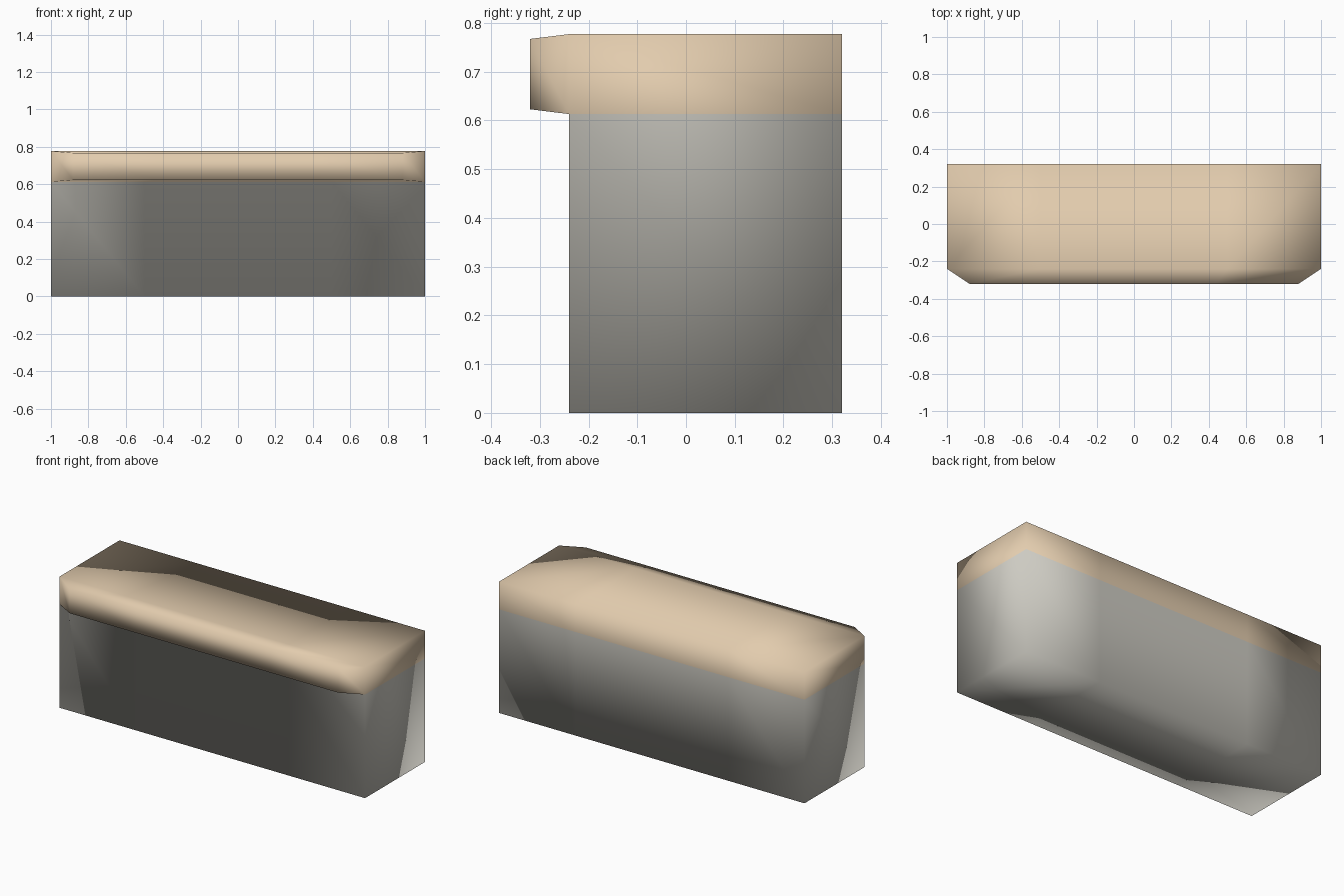
import bpy, bmesh
from mathutils import Matrix, Vector

if "Cube" in bpy.data.objects:
    bpy.data.objects.remove(bpy.data.objects["Cube"])

W, FRONT, BACK = 1.0, -0.24, 0.32      # half width, front and back of the body
SPLIT, TOP = 0.613, 0.777              # underside and top of the worktop
LIP, SHRINK = 0.08, 0.88               # overhang depth and taper


def material(name, rgb):
    m = bpy.data.materials.new(name)
    m.diffuse_color = (*rgb, 1)
    m.use_nodes = True
    m.node_tree.nodes["Principled BSDF"].inputs["Base Color"].default_value = m.diffuse_color
    return m


bm = bmesh.new()

# Body block
bmesh.ops.create_cube(bm, size=1, matrix=Matrix.Translation((0, (FRONT + BACK) / 2, TOP / 2))
                      @ Matrix.Diagonal((2 * W, BACK - FRONT, TOP, 1)))

# Cuts: worktop line and two lengthwise divisions
for co, no in (((0, 0, SPLIT), (0, 0, 1)), ((-0.5, 0, 0), (1, 0, 0)), ((0.5, 0, 0), (1, 0, 0))):
    bmesh.ops.bisect_plane(bm, geom=bm.verts[:] + bm.edges[:] + bm.faces[:],
                           plane_co=co, plane_no=no)

# Tapered front lip of the worktop
bm.normal_update()
lip = [f for f in bm.faces if f.normal.y < -0.9 and f.calc_center_median().z > SPLIT]
new = bmesh.ops.extrude_face_region(bm, geom=lip)["geom"]
old = [f for f in lip if f.is_valid]
if old:
    bmesh.ops.delete(bm, geom=old, context='FACES')
mid = (SPLIT + TOP) / 2
for v in (g for g in new if isinstance(g, bmesh.types.BMVert)):
    v.co = Vector((v.co.x * SHRINK, FRONT - LIP, mid + (v.co.z - mid) * SHRINK))
bmesh.ops.recalc_face_normals(bm, faces=bm.faces[:])

# Worktop colour above the split line, smooth shading all over
for f in bm.faces:
    f.smooth = True
    f.material_index = 1 if f.calc_center_median().z > SPLIT + 0.001 else 0

mesh = bpy.data.meshes.new("counter")
bm.to_mesh(mesh)
bm.free()
mesh.materials.append(material("warm grey", (0.61, 0.595, 0.54)))
mesh.materials.append(material("pale wood", (0.76, 0.60, 0.42)))
bpy.context.collection.objects.link(bpy.data.objects.new("counter", mesh))
